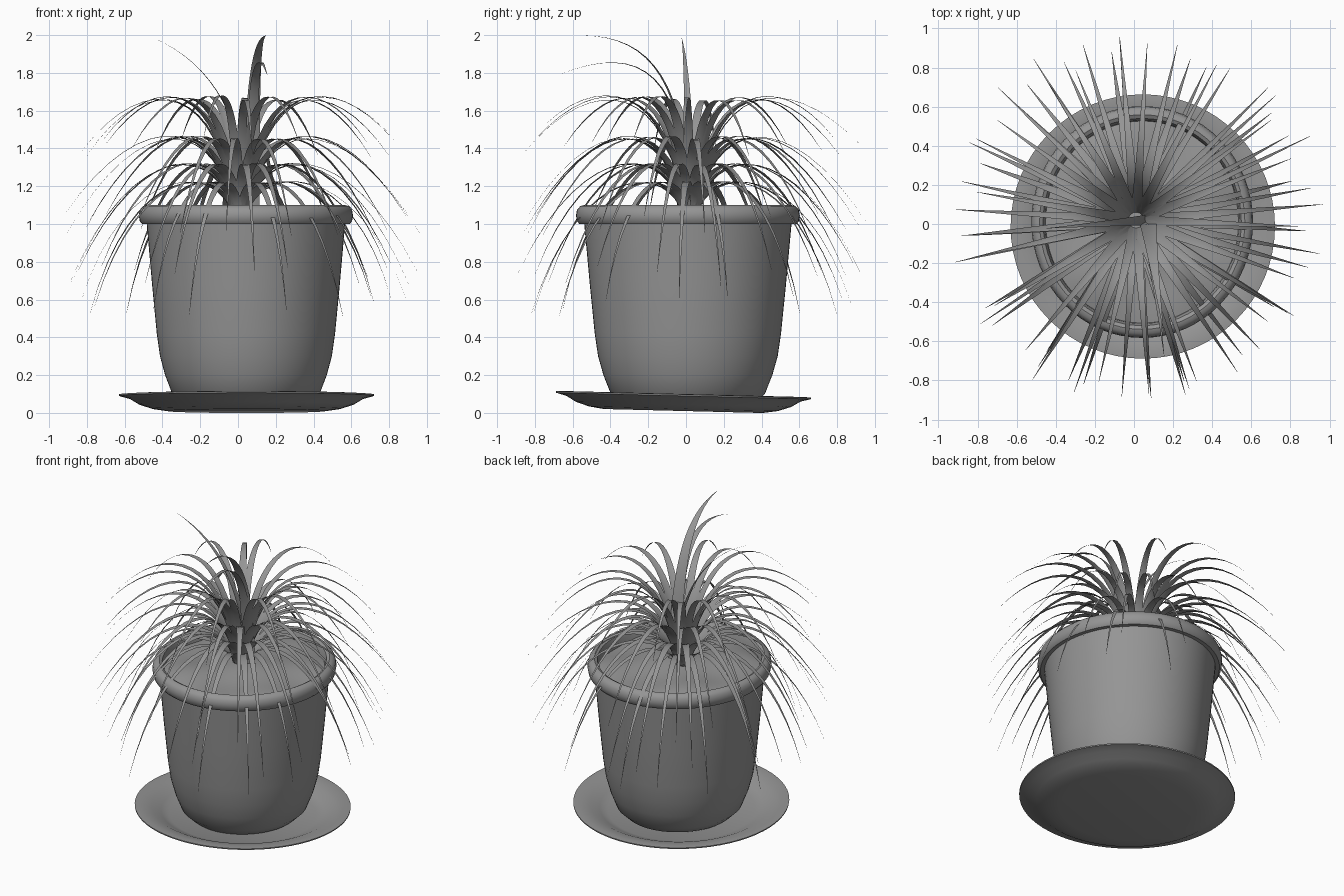
import bpy, bmesh, math, random
from mathutils import Vector

random.seed(7)
cube = bpy.data.objects.get("Cube")
if cube:
    bpy.data.objects.remove(cube, do_unlink=True)

grey = bpy.data.materials.new("plain grey")
grey.use_nodes = True
GREY = (0.3, 0.3, 0.3, 1)
grey.diffuse_color = GREY
grey.node_tree.nodes["Principled BSDF"].inputs["Base Color"].default_value = GREY


def finish(name, bm, angle=40):
    mesh = bpy.data.meshes.new(name)
    bm.to_mesh(mesh)
    bm.free()
    mesh.materials.append(grey)
    ob = bpy.data.objects.new(name, mesh)
    bpy.context.collection.objects.link(ob)
    bpy.ops.object.select_all(action='DESELECT')
    ob.select_set(True)
    bpy.context.view_layer.objects.active = ob
    bpy.ops.object.shade_smooth_by_angle(angle=math.radians(angle))
    return ob


def lathe(name, profile, steps=64):
    """Spin a (radius, height) profile around z."""
    bm = bmesh.new()
    verts = [bm.verts.new((r, 0, z)) for r, z in profile]
    edges = [bm.edges.new(pair) for pair in zip(verts, verts[1:])]
    bmesh.ops.spin(bm, geom=verts + edges, cent=(0, 0, 0), axis=(0, 0, 1),
                   angle=math.tau, steps=steps)
    bmesh.ops.remove_doubles(bm, verts=bm.verts, dist=0.0005)
    bmesh.ops.recalc_face_normals(bm, faces=bm.faces)
    return finish(name, bm)


# Saucer, slightly tilted
saucer = lathe("saucer", [
    (0, 0), (0.42, 0), (0.5, 0.012), (0.57, 0.035), (0.62, 0.065),
    (0.675, 0.08), (0.676, 0.088), (0.64, 0.09), (0.57, 0.078),
    (0.51, 0.05), (0.46, 0.03), (0, 0.025)])
saucer.location = (0.045, -0.015, 0.01)
saucer.rotation_euler.x = -0.025

# Pot with a rounded rim
pot = lathe("pot", [
    (0, 0.03), (0.28, 0.032), (0.34, 0.05), (0.39, 0.1), (0.428, 0.2),
    (0.455, 0.3), (0.472, 0.42), (0.497, 0.68), (0.525, 1.0),
    (0.55, 1.0), (0.562, 1.015), (0.567, 1.045), (0.562, 1.075),
    (0.545, 1.095), (0.525, 1.1), (0.507, 1.09), (0.497, 1.06), (0.49, 1.0)])

# Lumpy soil
soil = lathe("soil", [(0.495 * i / 12, 1.06 - 0.03 * (i / 12) ** 4)
                      for i in range(13)], 48)
for v in soil.data.vertices:
    v.co.z += 0.015 * math.sin(9 * v.co.x + 1) * math.cos(11 * v.co.y)

for ob in (pot, soil):
    ob.location = (0.042, 0.01, 0)
    ob.scale.y = 1.045


def bezier(points, t):
    a, b, c, d = (Vector(p) for p in points)
    s = 1 - t
    return a * s**3 + b * 3 * s * s * t + c * 3 * s * t * t + d * t**3


def add_leaf(bm, azimuth, path, half_width, root=(0.01, 0.02), segments=16):
    """Tapered, slightly folded blade following a (reach, height) curve."""
    out = Vector((math.cos(azimuth), math.sin(azimuth), 0))
    side = Vector((-out.y, out.x, 0))
    previous = None
    for i in range(segments + 1):
        t = i / segments
        r, z = bezier(path, t)
        centre = Vector((*root, z)) + out * r
        w = max(half_width * (1 - t**1.5), 0.0008)
        fold = out * (w * 0.25 * (1 - t)) + Vector((0, 0, -w * 0.25 * t))
        row = [bm.verts.new(p) for p in
               (centre - side * w, centre + fold, centre + side * w)]
        if previous:
            for k in range(2):
                bm.faces.new((previous[k], row[k], row[k + 1], previous[k + 1]))
        previous = row


# Tiers of arching leaves: count, rise, bend, tip
tiers = {
    "upper_leaves": (17, (0.1, 1.74), (0.5, 1.84), (0.87, 1.41)),
    "middle_leaves": (19, (0.1, 1.55), (0.52, 1.66), (0.95, 1.0)),
    "lower_leaves": (18, (0.1, 1.43), (0.57, 1.48), (0.92, 0.72)),
    "bottom_leaves": (15, (0.1, 1.32), (0.61, 1.36), (0.86, 0.56)),
}
for number, (name, (count, rise, bend, tip)) in enumerate(tiers.items()):
    bm = bmesh.new()
    for i in range(count):
        azimuth = math.tau * (i + 0.27 * number + random.uniform(-0.3, 0.3)) / count
        end = (tip[0] + random.uniform(-0.05, 0.04),
               tip[1] + random.uniform(-0.06, 0.06))
        add_leaf(bm, azimuth, ((0.03, 1.04), rise, bend, end),
                 random.uniform(0.026, 0.032))
    finish(name, bm, 60)

# Three tall leaves rising from the middle
bm = bmesh.new()
tall = [
    (-1.43, (0.02, 1.75), (0.2, 2.0), (0.58, 1.998), 0.045),
    (-1.45, (0.02, 1.8), (0.25, 1.97), (0.7, 1.79), 0.035),
    (-3.06, (0.03, 1.55), (0.2, 1.85), (0.52, 1.985), 0.028),
]
for azimuth, rise, bend, tip, half_width in tall:
    add_leaf(bm, azimuth, ((0, 1.04), rise, bend, tip), half_width, (0.07, 0.02))
finish("tall_leaves", bm, 60)
